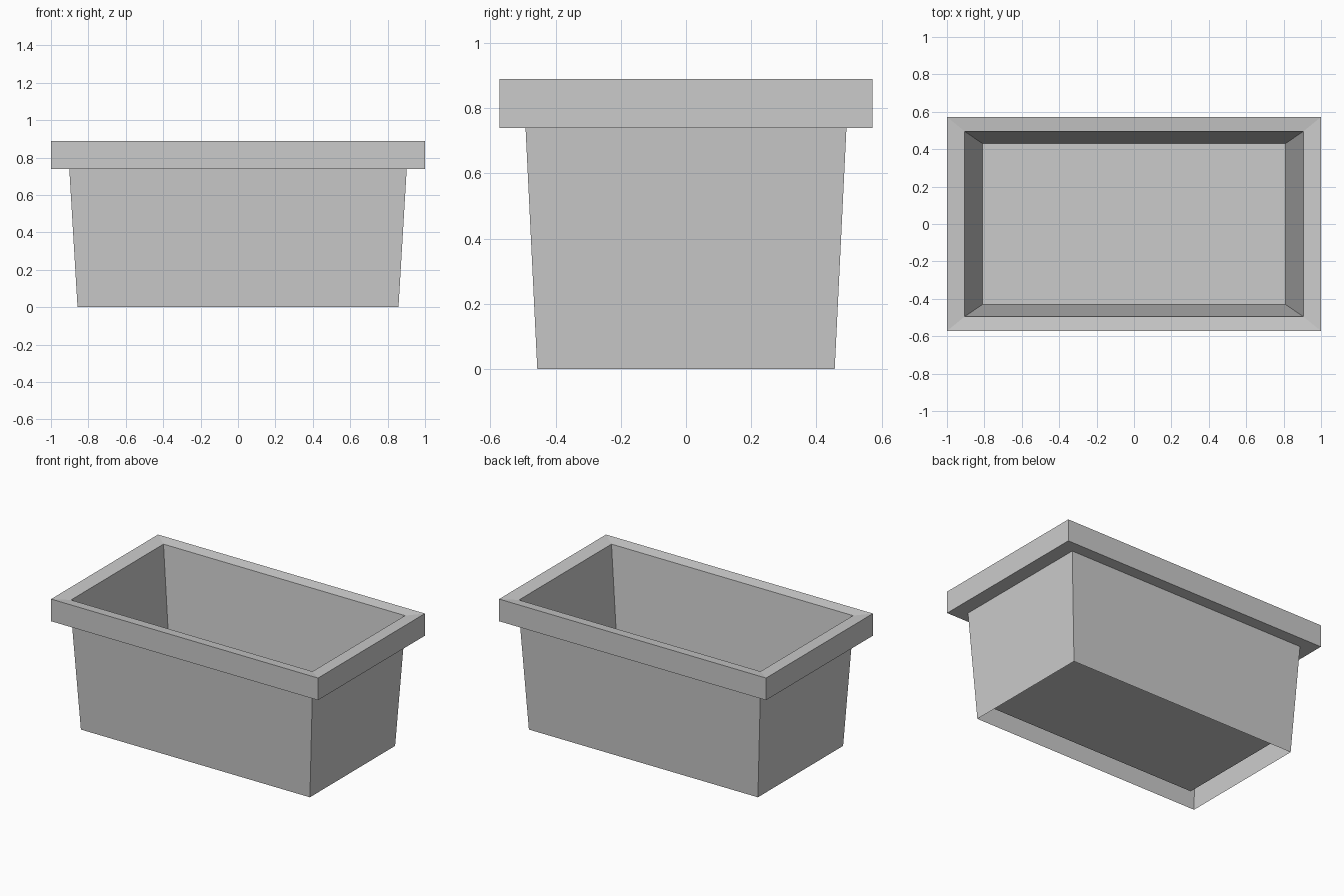
import bpy
import bmesh

cube = bpy.data.objects.get("Cube")
if cube:
    bpy.data.objects.remove(cube, do_unlink=True)

stone = bpy.data.materials.new("light_grey")
stone.use_nodes = True
colour = (0.6, 0.6, 0.6, 1.0)
stone.diffuse_color = colour
stone.node_tree.nodes["Principled BSDF"].inputs["Base Color"].default_value = colour


def loft(name, rings, cap_last=False):
    """Skin rectangular rings, each given as half width, half depth, height."""
    bm = bmesh.new()
    loops = [[bm.verts.new((sx * w, sy * d, z))
              for sx, sy in ((-1, -1), (1, -1), (1, 1), (-1, 1))]
             for w, d, z in rings]
    for low, high in zip(loops, loops[1:]):
        for i in range(4):
            j = (i + 1) % 4
            bm.faces.new((low[i], low[j], high[j], high[i]))
    if cap_last:
        bm.faces.new(loops[-1])
    mesh = bpy.data.meshes.new(name)
    bm.to_mesh(mesh)
    bm.free()
    mesh.materials.append(stone)
    obj = bpy.data.objects.new(name, mesh)
    bpy.context.collection.objects.link(obj)
    return obj


wall_top = (0.902, 0.492, 0.74)
mouth = (0.905, 0.495, 0.88)

# Tapered outer walls, open underneath
loft("outer_walls", [(0.858, 0.456, 0.0), wall_top])

# Overhanging rim, its top sloping slightly inward
loft("rim", [wall_top, (1.0, 0.572, 0.74), (1.0, 0.572, 0.89), mouth])

# Inner walls and raised floor
loft("inner_basin", [mouth, (0.81, 0.43, 0.1)], cap_last=True)
